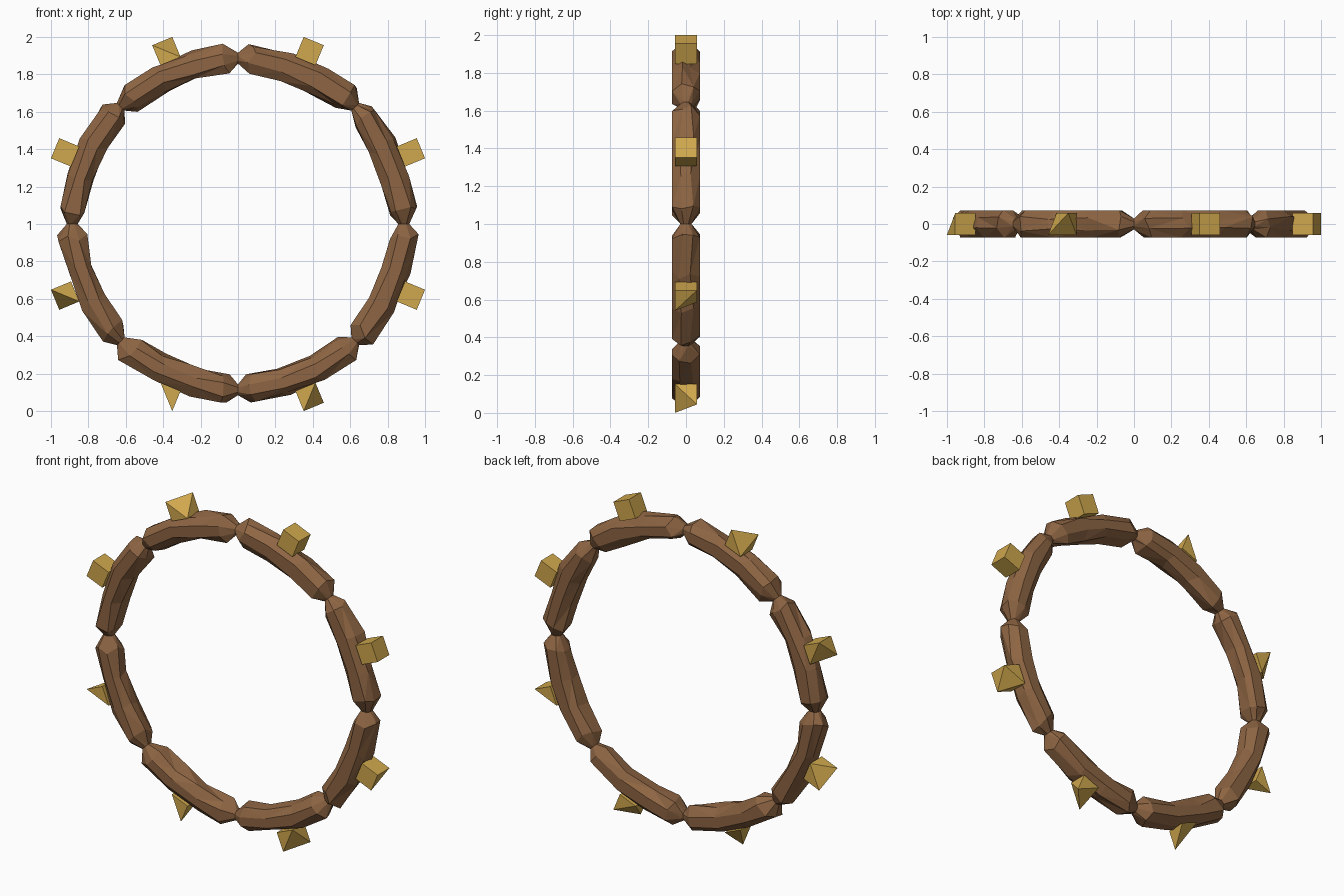
import bpy, bmesh, math, random
from mathutils import Vector

random.seed(4)
if "Cube" in bpy.data.objects:
    bpy.data.objects.remove(bpy.data.objects["Cube"], do_unlink=True)


def material(name, colour):
    m = bpy.data.materials.new(name)
    m.use_nodes = True
    m.diffuse_color = (*colour, 1)
    m.node_tree.nodes["Principled BSDF"].inputs["Base Color"].default_value = (*colour, 1)
    return m


WOOD = material("brown wood", (0.27, 0.13, 0.056))
GOLD = material("gold", (0.63, 0.39, 0.075))


def polar(r, degrees, y):
    a = math.radians(degrees)
    return Vector((r * math.cos(a), y, 1 + r * math.sin(a)))


def finish(name, bm, mat):
    bmesh.ops.recalc_face_normals(bm, faces=bm.faces)
    mesh = bpy.data.meshes.new(name)
    bm.to_mesh(mesh)
    bm.free()
    mesh.materials.append(mat)
    obj = bpy.data.objects.new(name, mesh)
    bpy.context.collection.objects.link(obj)


# Cross-section as (radial offset, depth); the log tapers to a small cap at each end
SECTION = [(0.075, -0.03), (0.035, -0.073), (-0.03, -0.073), (-0.07, -0.035),
           (-0.07, 0.035), (-0.03, 0.073), (0.035, 0.073), (0.075, 0.03)]
STATIONS = [(0, 0.885, 0.4), (4.5, 0.885, 1), (16, 0.874, 1), (28, 0.874, 1),
            (40.5, 0.885, 1), (45, 0.885, 0.4)]


# Eight rough-hewn logs form the ring
def wooden_log(index):
    bm = bmesh.new()
    rings = []
    for angle, radius, scale in STATIONS:
        rough = 0.012 if scale == 1 else 0
        ring = []
        for dr, y in SECTION:
            r = radius + dr * scale + random.uniform(-rough, rough)
            a = index * 45 + angle + random.uniform(-rough, rough) * 120
            depth = y * scale + (random.uniform(-rough, rough) if abs(y) < 0.05 else 0)
            ring.append(bm.verts.new(polar(r, a, depth)))
        rings.append(ring)
    count = len(SECTION)
    for lower, upper in zip(rings, rings[1:]):
        for i in range(count):
            j = (i + 1) % count
            bm.faces.new((lower[i], lower[j], upper[j], upper[i]))
    bm.faces.new(rings[0])
    bm.faces.new(rings[-1])
    bmesh.ops.triangulate(bm, faces=[f for f in bm.faces if len(f.verts) == 4])
    finish(f"wooden_log_{index + 1}", bm, WOOD)


# Gold studs are cubes with some outer corners cut away: (along the ring, depth)
ALL = [(-1, -1), (-1, 1), (1, -1), (1, 1)]
STUD_CORNERS = [
    ALL,
    ALL,
    [(1, -1), (-1, 1)],
    [(-1, -1), (-1, 1), (1, -1)],
    [(-1, -1), (1, 1)],
    [(1, -1)],
    [(1, 1), (-1, -1)],
    [(1, 1), (1, -1), (-1, -1)],
]


def gold_stud(index, outer):
    bm = bmesh.new()
    angle = index * 45 + 22.5
    a = math.radians(angle)
    out = Vector((math.cos(a), 0, math.sin(a)))
    along = Vector((-math.sin(a), 0, math.cos(a)))
    depth = Vector((0, 1, 0))
    centre = polar(1.0, angle, 0)
    half = 0.058
    for level, corners in ((-1, ALL), (1, outer)):
        for t, y in corners:
            bm.verts.new(centre + half * (level * out + t * along + y * depth))
    bmesh.ops.convex_hull(bm, input=bm.verts)
    bmesh.ops.dissolve_limit(bm, angle_limit=0.02, verts=bm.verts, edges=bm.edges)
    finish(f"gold_stud_{index + 1}", bm, GOLD)


for k in range(8):
    wooden_log(k)
    gold_stud(k, STUD_CORNERS[k])
